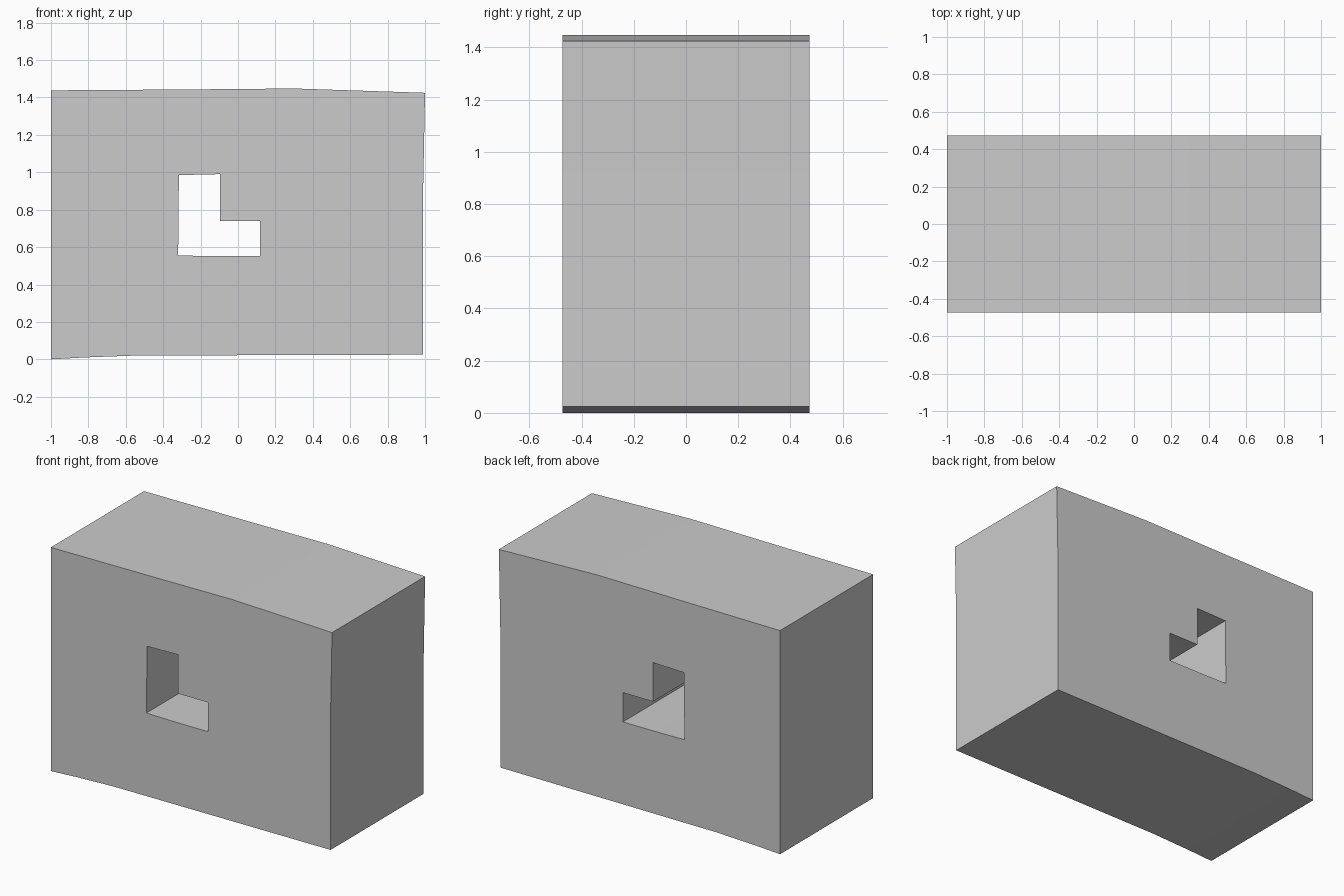
import bpy, bmesh

if "Cube" in bpy.data.objects:
    bpy.data.objects.remove(bpy.data.objects["Cube"])

HALF_DEPTH = 0.473

# Front profiles (x, z): slightly uneven slab outline and L-shaped opening
outline = [(-1, 0), (-0.82, 0.01), (-0.55, 0.02), (0.99, 0.025),
           (0.99, 0.92), (1, 1.425), (0.3, 1.448), (-0.25, 1.443), (-1, 1.438)]
opening = [(-0.32, 0.555), (-0.13, 0.552), (0.117, 0.552), (0.117, 0.74),
           (-0.097, 0.74), (-0.097, 0.99), (-0.316, 0.985)]


def add_loop(bm, points):
    verts = [bm.verts.new((x, -HALF_DEPTH, z)) for x, z in points]
    return [bm.edges.new((a, b)) for a, b in zip(verts, verts[1:] + verts[:1])]


# Fill the front face between the two loops
bm = bmesh.new()
edges = add_loop(bm, outline) + add_loop(bm, opening)
bmesh.ops.triangle_fill(bm, edges=edges, use_beauty=True)

# Extrude it through to the back
result = bmesh.ops.extrude_face_region(bm, geom=bm.faces[:], use_keep_orig=True)
back = [g for g in result["geom"] if isinstance(g, bmesh.types.BMVert)]
bmesh.ops.translate(bm, verts=back, vec=(0, 2 * HALF_DEPTH, 0))
bmesh.ops.recalc_face_normals(bm, faces=bm.faces[:])

mesh = bpy.data.meshes.new("slab_with_opening")
bm.to_mesh(mesh)
bm.free()
slab = bpy.data.objects.new("slab_with_opening", mesh)
bpy.context.collection.objects.link(slab)
